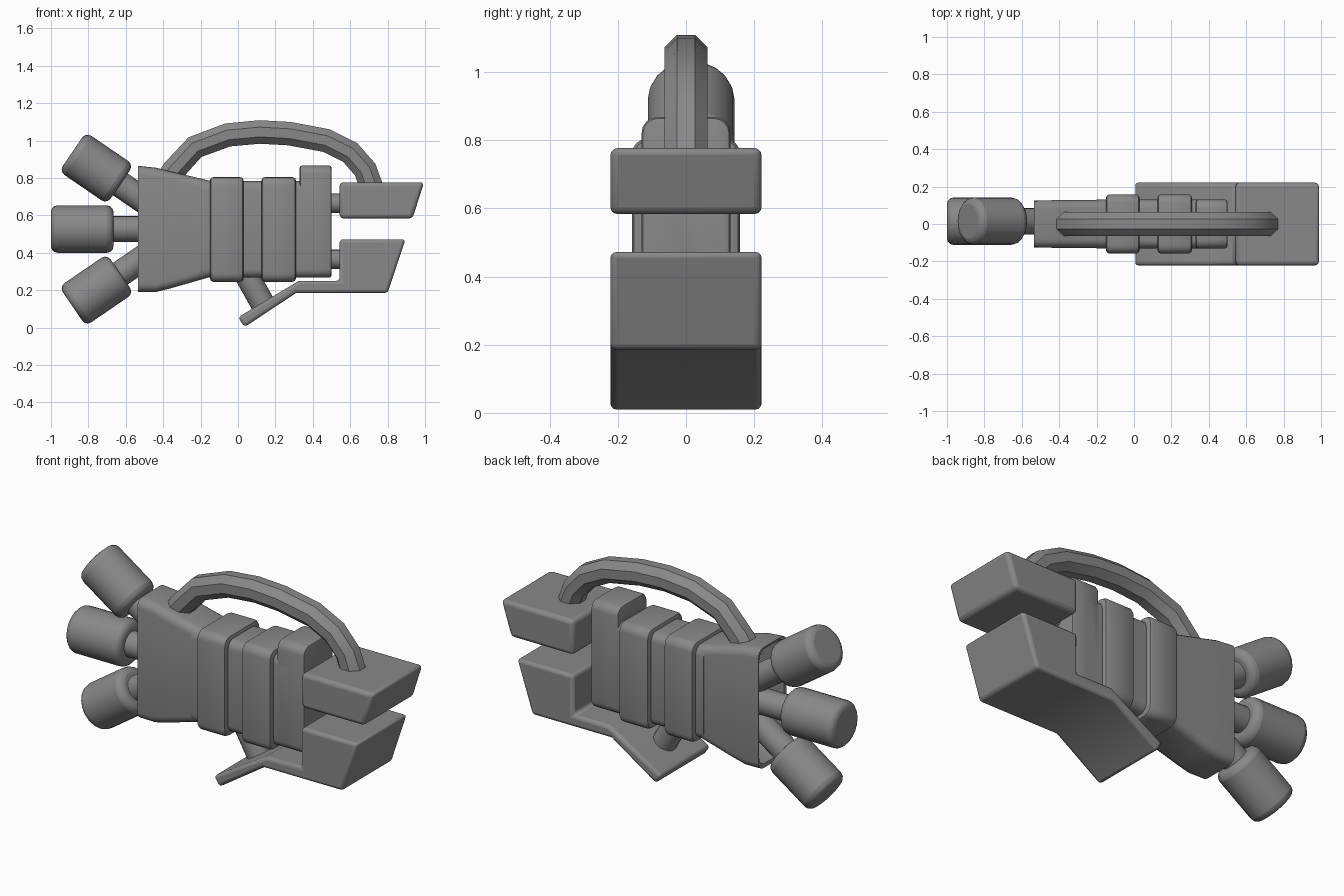
import bpy, bmesh, math
from mathutils import Vector

cube = bpy.data.objects.get("Cube")
if cube:
    bpy.data.objects.remove(cube, do_unlink=True)

grey = bpy.data.materials.new("plain_grey")
grey.use_nodes = True
colour = (0.25, 0.25, 0.25, 1)
grey.diffuse_color = colour
grey.node_tree.nodes["Principled BSDF"].inputs["Base Color"].default_value = colour


def finish(name, bm, bevel=0, segments=3):
    """Turn a bmesh into a smooth-shaded, optionally bevelled object."""
    bmesh.ops.recalc_face_normals(bm, faces=bm.faces)
    mesh = bpy.data.meshes.new(name)
    bm.to_mesh(mesh)
    bm.free()
    mesh.materials.append(grey)
    ob = bpy.data.objects.new(name, mesh)
    bpy.context.collection.objects.link(ob)
    if bevel:
        mod = ob.modifiers.new("Bevel", "BEVEL")
        mod.width = bevel
        mod.segments = segments
        mod.limit_method = "ANGLE"
        mod.angle_limit = math.radians(40)
    bpy.ops.object.select_all(action="DESELECT")
    ob.select_set(True)
    bpy.context.view_layer.objects.active = ob
    bpy.ops.object.shade_smooth_by_angle(angle=math.radians(40))
    return ob


def loft(name, rings):
    """Skin a list of equal-length point rings and cap both ends."""
    bm = bmesh.new()
    loops = [[bm.verts.new(p) for p in ring] for ring in rings]
    n = len(loops[0])
    for a, b in zip(loops, loops[1:]):
        for i in range(n):
            j = (i + 1) % n
            bm.faces.new((a[i], a[j], b[j], b[i]))
    bm.faces.new(loops[0])
    bm.faces.new(loops[-1])
    return finish(name, bm)


def rounded_ring(x, low, high, half, radius=0.045):
    """Rounded rectangle standing across the x axis."""
    mid, tall = (low + high) / 2, (high - low) / 2
    ring = []
    for quarter, (sy, sz) in enumerate([(1, 1), (-1, 1), (-1, -1), (1, -1)]):
        for step in range(5):
            a = math.radians(quarter * 90 + step * 22.5)
            ring.append((x, sy * (half - radius) + radius * math.cos(a),
                         mid + sz * (tall - radius) + radius * math.sin(a)))
    return ring


def rod(name, start, end, radius, bevel=0, sides=20, y=0.0):
    """Cylinder between two points in the xz plane."""
    a, b = Vector((start[0], y, start[1])), Vector((end[0], y, end[1]))
    axis = b - a
    bm = bmesh.new()
    bmesh.ops.create_cone(bm, cap_ends=True, segments=sides, radius1=radius,
                          radius2=radius, depth=axis.length)
    bm.transform(axis.to_track_quat("Z", "Y").to_matrix().to_4x4())
    bmesh.ops.translate(bm, verts=bm.verts, vec=(a + b) / 2)
    return finish(name, bm, bevel)


def prism(name, profile, half, bevel):
    """Side profile extruded across the full width."""
    bm = bmesh.new()
    face = bm.faces.new([bm.verts.new((x, -half, z)) for x, z in profile])
    out = bmesh.ops.extrude_face_region(bm, geom=[face])
    verts = [v for v in out["geom"] if isinstance(v, bmesh.types.BMVert)]
    bmesh.ops.translate(bm, verts=verts, vec=(0, 2 * half, 0))
    return finish(name, bm, bevel)


# Flared rear body with a hollow mouth: inside first, then the outer skin
loft("flared_body", [rounded_ring(*r) for r in (
    (-0.25, 0.28, 0.77, 0.10), (-0.44, 0.22, 0.84, 0.105),
    (-0.53, 0.21, 0.85, 0.11), (-0.535, 0.19, 0.865, 0.125),
    (-0.44, 0.19, 0.855, 0.127), (-0.36, 0.21, 0.835, 0.127),
    (-0.15, 0.27, 0.785, 0.127), (-0.10, 0.27, 0.785, 0.127))])

# Core running through the bands
loft("core", [rounded_ring(x, 0.267, 0.783, 0.13) for x in (-0.20, 0.40)])


def band(name, x0, x1, low, high, half, soft=0.018):
    """Rounded slab with softened shoulders."""
    loft(name, [rounded_ring(x, low + d, high - d, half - d) for x, d in (
        (x0, soft), (x0 + soft * 0.3, soft * 0.3), (x0 + soft, 0),
        (x1 - soft, 0), (x1 - soft * 0.3, soft * 0.3), (x1, soft))])


band("rear_band", -0.15, 0.03, 0.245, 0.805, 0.158)
band("middle_band", 0.125, 0.31, 0.245, 0.805, 0.158)
band("front_plate", 0.33, 0.50, 0.267, 0.867, 0.13, 0.012)

# Three fanned nozzles on stems
hub = Vector((-0.28, 0.527))
for label, centre, length in (("upper", (-0.757, 0.853), 0.31),
                              ("middle", (-0.833, 0.527), 0.334),
                              ("lower", (-0.757, 0.201), 0.31)):
    c = Vector(centre)
    out = (c - hub).normalized()
    rod(label + "_nozzle", c - out * length / 2, c + out * length / 2,
        0.127, 0.035, y=0.015)
    rod(label + "_stem", hub, c, 0.07, y=0.015)

# Jaw blocks, the lower one continuing into an angled flap
prism("upper_jaw", [(0.543, 0.583), (0.933, 0.583), (0.995, 0.777),
                    (0.543, 0.777)], 0.222, 0.022)
prism("lower_jaw", [(0.543, 0.472), (0.895, 0.472), (0.80, 0.185),
                    (0.31, 0.185), (0.035, 0.003), (0.0, 0.055),
                    (0.325, 0.25), (0.543, 0.25)], 0.222, 0.018)
for label, z in (("upper", 0.665), ("lower", 0.365)):
    rod(label + "_jaw_pin", (0.45, z), (0.60, z), 0.052)

# Strut from body to flap
rod("flap_strut", (0.03, 0.31), (0.145, 0.105), 0.065)

# Arched handle: octagonal tube along a path
path = [Vector(p) for p in (
    (-0.41, 0.74), (-0.345, 0.84), (-0.23, 0.965), (-0.055, 1.03),
    (0.115, 1.046), (0.275, 1.037), (0.473, 1.0), (0.60, 0.936),
    (0.68, 0.845), (0.725, 0.72))]
rings = []
for i, p in enumerate(path):
    along = (path[min(i + 1, len(path) - 1)] - path[max(i - 1, 0)]).normalized()
    normal = Vector((-along.y, along.x))
    ring = []
    for k in range(8):
        a = math.radians(22.5 + 45 * k)
        q = p + normal * 0.068 * math.sin(a)
        ring.append((q.x, 0.068 * math.cos(a), q.y))
    rings.append(ring)
handle = loft("handle", rings)
bpy.ops.object.shade_smooth_by_angle(angle=math.radians(60))
